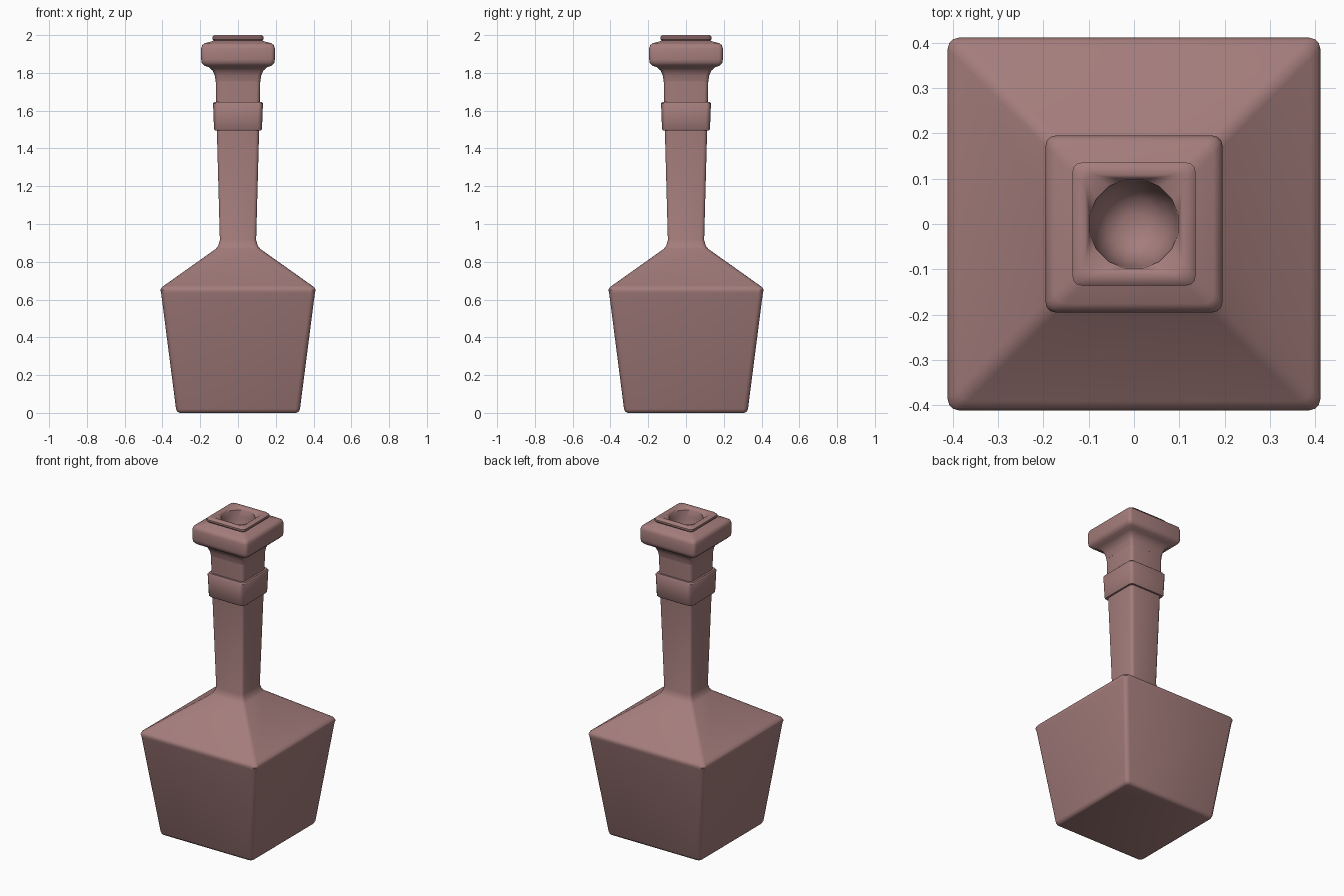
import bpy
import bmesh
from math import cos, sin, radians

cube = bpy.data.objects.get("Cube")
if cube:
    bpy.data.objects.remove(cube, do_unlink=True)

clay = bpy.data.materials.new("dusty rose clay")
clay.use_nodes = True
clay.diffuse_color = (0.37, 0.205, 0.2, 1)
clay.node_tree.nodes["Principled BSDF"].inputs["Base Color"].default_value = clay.diffuse_color


def rounded_square(half, radius):
    """Sixteen points, four on each rounded corner."""
    inner = half - radius
    pts = []
    for quarter in range(4):
        a0 = radians(90 * quarter)
        sx = (1, -1, -1, 1)[quarter]
        sy = (1, 1, -1, -1)[quarter]
        for step in range(4):
            # a full circle needs evenly spread points
            a = a0 + radians(11.25 + 22.5 * step if inner < 1e-4 else 30 * step)
            pts.append((sx * inner + radius * cos(a), sy * inner + radius * sin(a)))
    return pts


def loft(name, profile, closed=False):
    """Stack rounded squares given as (half width, height, corner radius)."""
    bm = bmesh.new()
    rings = [[bm.verts.new((x, y, z)) for x, y in rounded_square(h, r)]
             for h, z, r in profile]
    pairs = list(zip(rings, rings[1:]))
    if closed:
        pairs.append((rings[-1], rings[0]))
    else:
        bm.faces.new(rings[0][::-1])
        bm.faces.new(rings[-1])
    for low, high in pairs:
        for i in range(len(low)):
            j = (i + 1) % len(low)
            bm.faces.new((low[i], low[j], high[j], high[i]))
    bmesh.ops.recalc_face_normals(bm, faces=bm.faces)
    mesh = bpy.data.meshes.new(name)
    bm.to_mesh(mesh)
    bm.free()
    mesh.materials.append(clay)
    obj = bpy.data.objects.new(name, mesh)
    bpy.context.collection.objects.link(obj)
    bpy.ops.object.select_all(action="DESELECT")
    obj.select_set(True)
    bpy.context.view_layer.objects.active = obj
    bpy.ops.object.shade_smooth_by_angle(angle=radians(40))
    return obj


# Tapered body, sloping shoulders and neck
loft("bottle_body", [
    (0.308, 0.0, 0.015), (0.32, 0.005, 0.02), (0.328, 0.02, 0.025),
    (0.407, 0.635, 0.025), (0.411, 0.65, 0.025), (0.405, 0.664, 0.025),
    (0.39, 0.675, 0.025), (0.118, 0.868, 0.025), (0.105, 0.885, 0.022),
    (0.096, 0.915, 0.02), (0.112, 1.5, 0.02), (0.118, 1.76, 0.02)])

# Raised band around the neck
loft("neck_band", [
    (0.108, 1.495, 0.02), (0.122, 1.495, 0.02), (0.127, 1.502, 0.022),
    (0.132, 1.638, 0.022), (0.127, 1.646, 0.022), (0.112, 1.646, 0.02)])

# Flared lip, rim and hollow mouth
loft("bottle_lip", [
    (0.118, 1.755, 0.02), (0.123, 1.785, 0.02), (0.134, 1.812, 0.02),
    (0.155, 1.83, 0.02), (0.178, 1.838, 0.02), (0.192, 1.852, 0.022),
    (0.195, 1.87, 0.022), (0.195, 1.93, 0.022), (0.19, 1.947, 0.022),
    (0.176, 1.957, 0.022), (0.14, 1.966, 0.022), (0.13, 1.972, 0.022),
    (0.136, 1.979, 0.022), (0.136, 1.99, 0.022), (0.126, 2.0, 0.022),
    (0.108, 2.0, 0.022), (0.1, 1.985, 0.1), (0.096, 1.94, 0.096),
    (0.085, 1.88, 0.085), (0.06, 1.84, 0.06), (0.025, 1.825, 0.025)])
